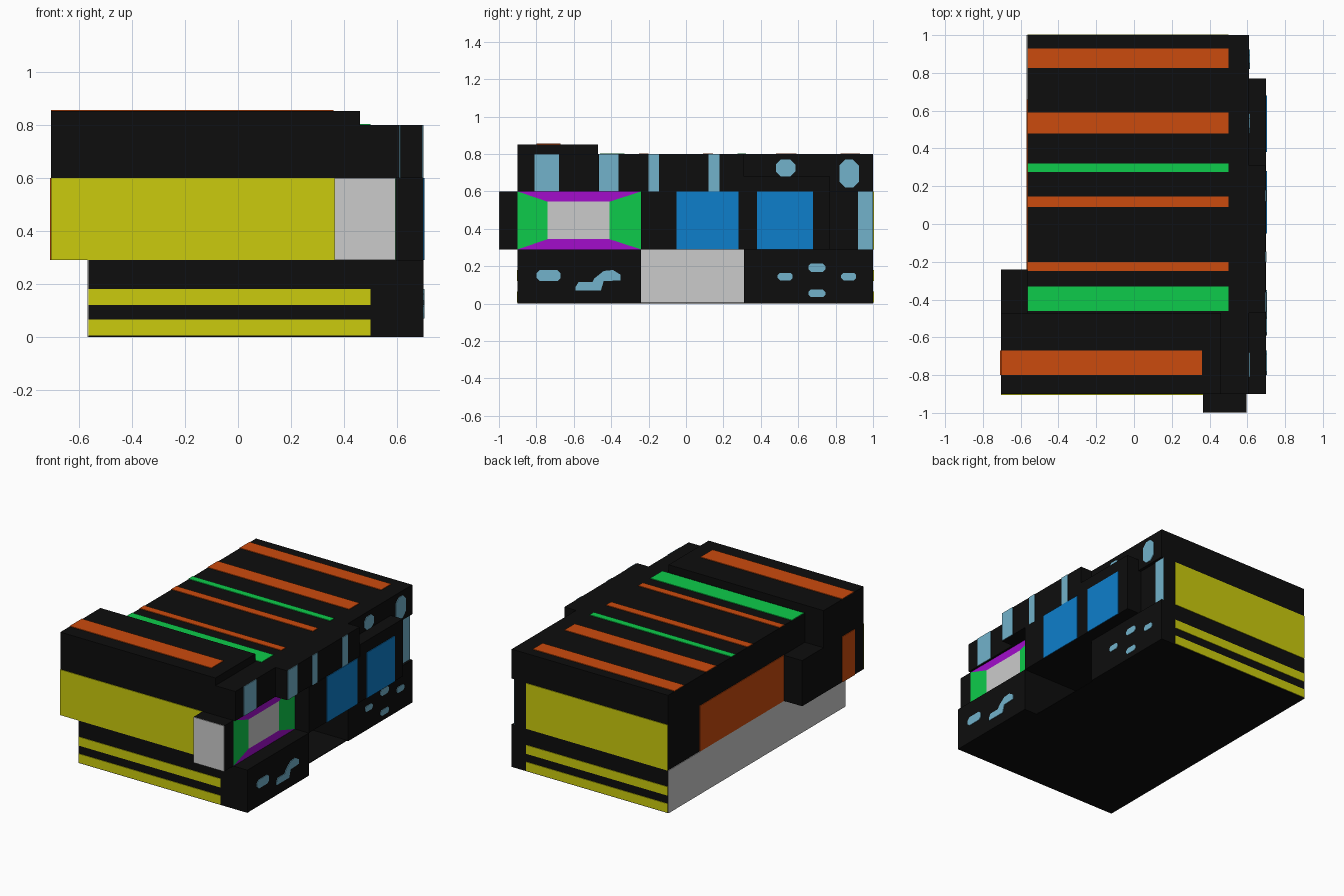
import bpy, bmesh
from mathutils import Vector

if "Cube" in bpy.data.objects:
    bpy.data.objects.remove(bpy.data.objects["Cube"])


def material(name, r, g, b):
    m = bpy.data.materials.new(name)
    m.diffuse_color = (r, g, b, 1)
    m.use_nodes = True
    m.node_tree.nodes["Principled BSDF"].inputs["Base Color"].default_value = m.diffuse_color
    return m


BLACK = material("black", 0.004, 0.004, 0.004)
ORANGE = material("orange", 0.6, 0.07, 0.004)
GREEN = material("green", 0.004, 0.6, 0.07)
YELLOW = material("yellow", 0.6, 0.6, 0.004)
PURPLE = material("purple", 0.36, 0.004, 0.6)
PALE = material("pale blue", 0.17, 0.45, 0.6)
BLUE = material("blue", 0.004, 0.21, 0.6)
GREY = material("light grey", 0.6, 0.6, 0.6)
T = 0.004  # plate thickness


def finish(name, bm, mat):
    bmesh.ops.recalc_face_normals(bm, faces=bm.faces)
    me = bpy.data.meshes.new(name)
    bm.to_mesh(me)
    bm.free()
    me.materials.append(mat)
    ob = bpy.data.objects.new(name, me)
    bpy.context.collection.objects.link(ob)
    return ob


def box(name, x, y, z, mat=BLACK):
    bm = bmesh.new()
    bmesh.ops.create_cube(bm, size=1)
    for v in bm.verts:
        v.co = Vector([(r[0] + r[1]) / 2 + c * (r[1] - r[0])
                       for c, r in zip(v.co, (x, y, z))])
    return finish(name, bm, mat)


def right_plate(name, x, outline, mat):
    """Thin plate on a wall facing +x, from a (y, z) outline."""
    bm = bmesh.new()
    face = bm.faces.new([bm.verts.new((x, y, z)) for y, z in outline])
    ext = bmesh.ops.extrude_face_region(bm, geom=[face])
    for v in ext["geom"]:
        if isinstance(v, bmesh.types.BMVert):
            v.co.x += T
    return finish(name, bm, mat)


def rounded(y0, y1, z0, z1, k=0.3):
    """Rectangle outline with chamfered corners."""
    c = k * min(y1 - y0, z1 - z0)
    return [(y0 + c, z0), (y1 - c, z0), (y1, z0 + c), (y1, z1 - c),
            (y1 - c, z1), (y0 + c, z1), (y0, z1 - c), (y0, z0 + c)]


def rect(y0, y1, z0, z1):
    return [(y0, z0), (y1, z0), (y1, z1), (y0, z1)]


L = -0.565   # left wall
LB = -0.705  # left bay wall

# Ground storey: two blocks with an open passage between them
box("ground_floor_slab", (L, 0.60), (-0.24, 0.31), (0, 0.005))
box("ground_front_block", (L, 0.70), (-0.90, -0.24), (0, 0.29))
box("ground_back_block", (L, 0.61), (0.31, 1.0), (0, 0.29))
box("ground_left_wall", (L - T, L), (-0.90, 1.0), (0, 0.29), GREY)

# Middle storey with bays
box("middle_storey", (L, 0.59), (-0.90, 1.0), (0.29, 0.60))
box("left_bay", (LB, L), (-0.90, -0.24), (0.29, 0.60))
box("right_bay", (0.59, 0.70), (-0.24, 0.31), (0.29, 0.60))
box("right_bay_tall", (0.59, 0.70), (0.31, 0.77), (0.29, 0.68))
box("front_box", (0.365, 0.595), (-1.0 + T, -0.90), (0.29, 0.60))
box("front_box_panel", (0.365, 0.595), (-1.0, -1.0 + T), (0.29, 0.60), GREY)

# Upper storey and raised roof block
box("upper_storey", (L, 0.61), (-0.90, 1.0), (0.60, 0.80))
box("upper_right_bay", (0.61, 0.697), (-0.47, 0.31), (0.60, 0.80))
box("raised_roof", (LB, 0.46), (-0.90, -0.47), (0.60, 0.852))

# Roof stripes
for i, (y0, y1, m) in enumerate([(0.825, 0.93, ORANGE), (0.48, 0.59, ORANGE),
                                 (0.275, 0.32, GREEN), (0.09, 0.145, ORANGE),
                                 (-0.25, -0.20, ORANGE), (-0.46, -0.33, GREEN)]):
    box(f"roof_stripe_{i}", (L, 0.50), (y0, y1), (0.80, 0.80 + T), m)
box("raised_roof_stripe", (LB, 0.36), (-0.80, -0.67), (0.852, 0.852 + T), ORANGE)

# Yellow bands, front and back
box("front_band", (LB, 0.365), (-0.90 - T, -0.90), (0.29, 0.60), YELLOW)
box("back_band", (L, 0.50), (1.0, 1.0 + T), (0.29, 0.60), YELLOW)
for side, y in (("front", (-0.90 - T, -0.90)), ("back", (1.0, 1.0 + T))):
    for i, z in enumerate([(0.005, 0.065), (0.12, 0.18)]):
        box(f"{side}_low_band_{i}", (L, 0.50), y, z, YELLOW)

# Left side panels
box("left_panel", (L - T, L), (-0.24, 0.66), (0.29, 0.60), ORANGE)
box("left_bay_panel", (LB - T, LB), (-0.80, -0.67), (0.29, 0.60), ORANGE)

# Framed window on the right: four mitred sides and a centre pane
outer, inner = rect(-0.90, -0.24, 0.29, 0.60), rect(-0.74, -0.41, 0.345, 0.545)
for i, m in enumerate((PURPLE, GREEN, PURPLE, GREEN)):
    j = (i + 1) % 4
    right_plate(f"window_frame_{i}", 0.592,
                [outer[i], outer[j], inner[j], inner[i]], m)
right_plate("window_pane", 0.592, inner, GREY)

# Blue glazing on the right bay
right_plate("bay_window_front", 0.70, rect(-0.05, 0.28, 0.29, 0.60), BLUE)
right_plate("bay_window_back", 0.70, rect(0.38, 0.68, 0.29, 0.60), BLUE)

# Pale tall strips
for i, (x, y0, y1, z0, z1) in enumerate([
        (0.61, -0.81, -0.68, 0.60, 0.80), (0.697, -0.465, -0.36, 0.60, 0.80),
        (0.697, -0.20, -0.145, 0.60, 0.80), (0.697, 0.12, 0.18, 0.60, 0.80),
        (0.59, 0.92, 1.0, 0.29, 0.60)]):
    right_plate(f"tall_strip_{i}", x, rect(y0, y1, z0, z1), PALE)

# Pale rounded patches
for i, (x, y0, y1, z0, z1) in enumerate([
        (0.61, 0.48, 0.585, 0.68, 0.77), (0.61, 0.82, 0.925, 0.62, 0.77),
        (0.61, 0.49, 0.57, 0.125, 0.165), (0.61, 0.655, 0.745, 0.17, 0.215),
        (0.61, 0.655, 0.745, 0.035, 0.075), (0.61, 0.83, 0.91, 0.125, 0.165),
        (0.70, -0.80, -0.67, 0.12, 0.18)]):
    right_plate(f"patch_{i}", x, rounded(y0, y1, z0, z1), PALE)
right_plate("long_patch", 0.70,
            [(-0.59, 0.07), (-0.455, 0.07), (-0.44, 0.12), (-0.35, 0.125),
             (-0.35, 0.155), (-0.39, 0.18), (-0.44, 0.175), (-0.49, 0.135),
             (-0.50, 0.115), (-0.575, 0.115), (-0.59, 0.09)], PALE)
